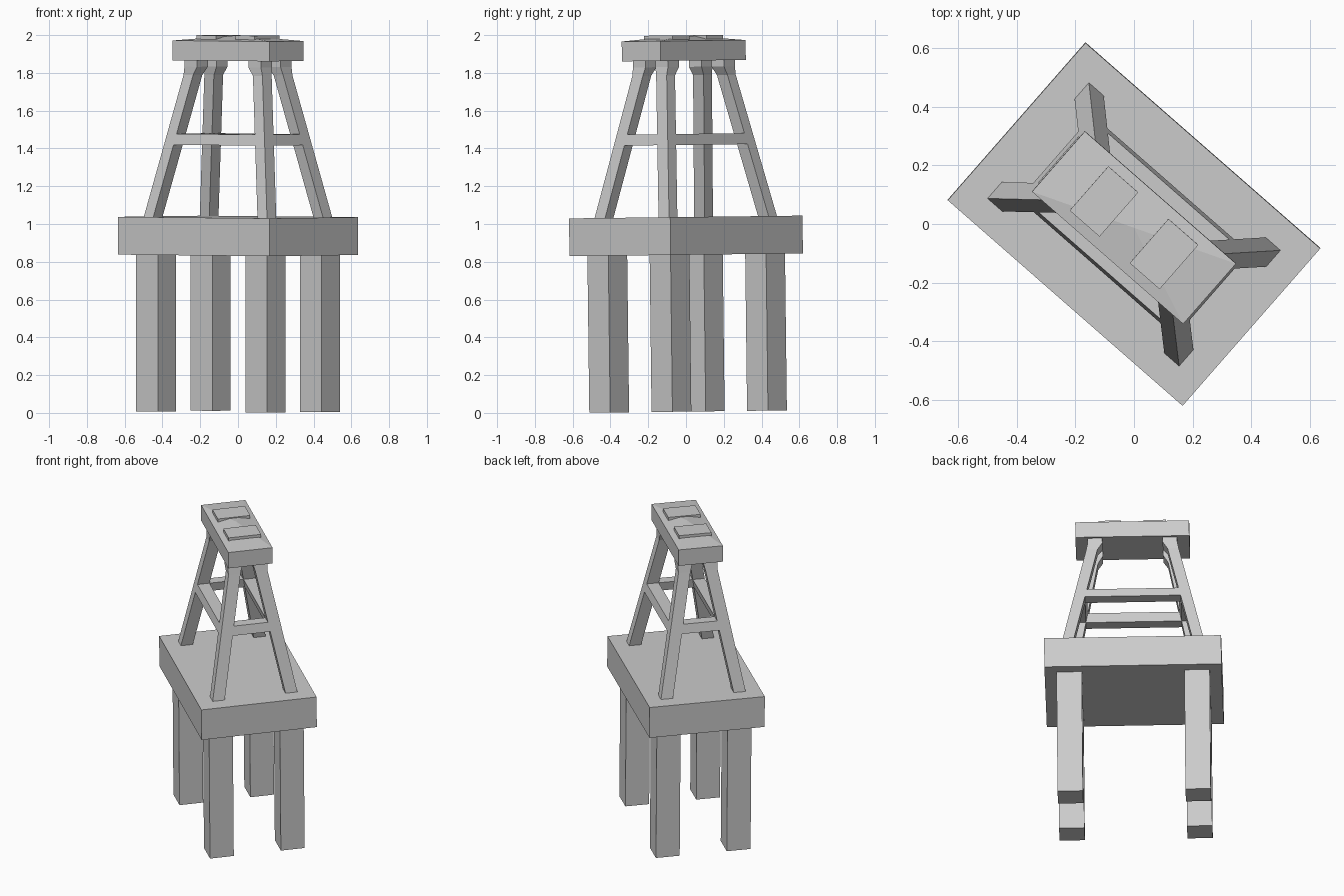
import bpy
from mathutils import Matrix

cube = bpy.data.objects.get("Cube")
if cube:
    bpy.data.objects.remove(cube, do_unlink=True)

concrete = bpy.data.materials.new("concrete grey")
concrete.use_nodes = True
GREY = (0.6, 0.6, 0.6, 1)
concrete.diffuse_color = GREY
concrete.node_tree.nodes["Principled BSDF"].inputs["Base Color"].default_value = GREY

# Whole pier is turned about z and leans very slightly
PLACE = (Matrix.Translation((0, 0.011, 0.007)) @ Matrix.Rotation(0.012, 4, 'X')
         @ Matrix.Rotation(-0.719, 4, 'Z'))


def loft(name, rings, apex=None):
    """Stack rectangles (cx, cy, z, width, depth); optional raised centre on top."""
    verts, faces = [], []
    for cx, cy, z, w, d in rings:
        verts += [(cx + sx * w / 2, cy + sy * d / 2, z)
                  for sx, sy in ((-1, -1), (1, -1), (1, 1), (-1, 1))]
    for r in range(len(rings) - 1):
        for i in range(4):
            a, b = r * 4 + i, r * 4 + (i + 1) % 4
            faces.append((a, b, b + 4, a + 4))
    faces.append((3, 2, 1, 0))
    t = len(verts) - 4
    if apex is None:
        faces.append((t, t + 1, t + 2, t + 3))
    else:
        verts.append((rings[-1][0], rings[-1][1], apex))
        faces += [(t + i, t + (i + 1) % 4, t + 4) for i in range(4)]
    mesh = bpy.data.meshes.new(name)
    mesh.from_pydata(verts, [], faces)
    mesh.materials.append(concrete)
    obj = bpy.data.objects.new(name, mesh)
    bpy.context.collection.objects.link(obj)
    obj.matrix_world = PLACE
    return obj


def box(name, cx, cy, z0, z1, w, d):
    return loft(name, [(cx, cy, z0, w, d), (cx, cy, z1, w, d)])


DECK_BOTTOM, DECK_TOP = 0.83, 1.03
CAP_BOTTOM, CAP_TOP, CROWN = 1.858, 1.963, 1.992
LEG_W, LEG_D = 0.067, 0.074


def leg_centre(z):
    """Centre of the sloping leg in the positive quadrant at height z."""
    t = (z - DECK_TOP) / (1.8 - DECK_TOP)
    return 0.40 - 0.16 * t, 0.225 - 0.145 * t


# Deck slab and crowned cap
box("deck_slab", 0, 0, DECK_BOTTOM, DECK_TOP, 1.063, 0.712)
loft("cap_beam", [(0, 0, CAP_BOTTOM, 0.684, 0.273), (0, 0, CAP_TOP, 0.684, 0.273)], CROWN)

for sx, end in ((-1, "right"), (1, "left")):
    box(f"bearing_pad_{end}", sx * 0.136, 0, CAP_TOP, CROWN, 0.135, 0.2)
    for sy, side in ((-1, "front"), (1, "back")):
        tag = f"{side}_{end}"
        # Foundation column
        box(f"column_{tag}", sx * 0.384, sy * 0.219, 0, DECK_BOTTOM, 0.152, 0.147)
        # Sloping leg
        rings = []
        for z in (DECK_TOP, 1.78):
            x, y = leg_centre(z)
            rings.append((sx * x, sy * y, z, LEG_W, LEG_D))
        loft(f"sloping_leg_{tag}", rings)
        # Flared leg head under the cap
        loft(f"leg_head_{tag}", [rings[-1],
                                 (sx * 0.225, sy * 0.079, 1.825, 0.088, 0.088),
                                 (sx * 0.225, sy * 0.079, CAP_BOTTOM, 0.088, 0.088)])

# Tie beams whose faces follow the slope of the legs
levels = [(z, *leg_centre(z)) for z in (1.412, 1.47)]
for s, side in ((-1, "first"), (1, "second")):
    loft(f"long_tie_{side}", [(0, s * y, z, 2 * x, LEG_D) for z, x, y in levels])
    loft(f"short_tie_{side}", [(s * x, 0, z, LEG_W, 2 * y) for z, x, y in levels])
